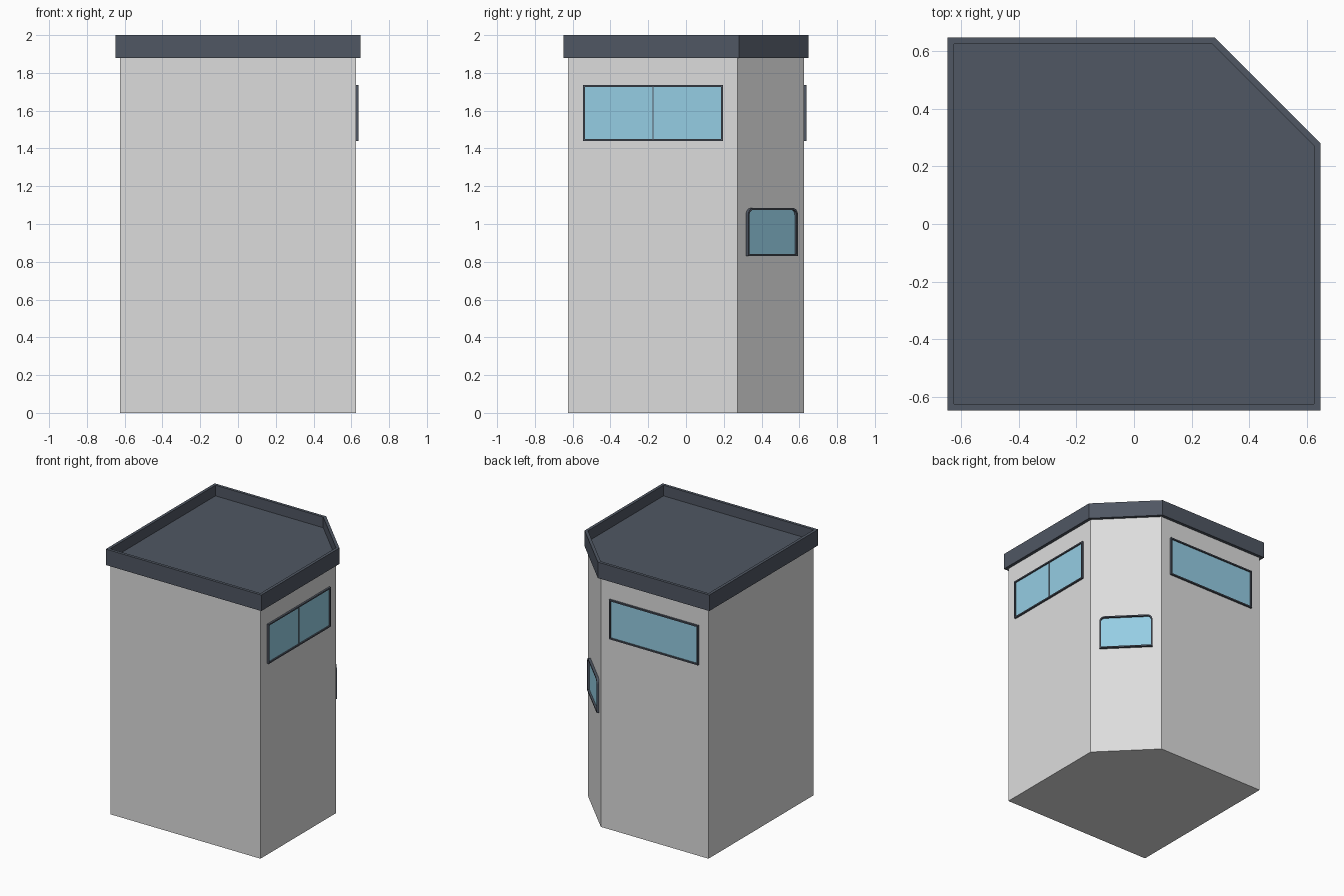
import bpy, bmesh, math
from mathutils import Matrix, Vector

if "Cube" in bpy.data.objects:
    bpy.data.objects.remove(bpy.data.objects["Cube"])


def material(name, rgb):
    m = bpy.data.materials.new(name)
    m.diffuse_color = (*rgb, 1)
    m.use_nodes = True
    m.node_tree.nodes["Principled BSDF"].inputs["Base Color"].default_value = m.diffuse_color
    return m


WALL = material("pale grey wall", (0.72, 0.72, 0.72))
SLATE = material("slate trim", (0.080, 0.095, 0.125))
GLASS = material("blue glass", (0.30, 0.61, 0.77))


def tray(name, outline, depth, mats, rim=0, recess=0, matrix=Matrix()):
    """Extrude an outline along local z; optionally sink its top inside a rim."""
    bm = bmesh.new()
    base = bm.faces.new([bm.verts.new((x, y, 0)) for x, y in outline])
    top = bmesh.ops.extrude_face_region(bm, geom=[base], use_keep_orig=True)["geom"]
    bmesh.ops.translate(bm, vec=(0, 0, depth),
                        verts=[g for g in top if isinstance(g, bmesh.types.BMVert)])
    bmesh.ops.recalc_face_normals(bm, faces=bm.faces[:])
    if rim:
        bm.faces.ensure_lookup_table()
        cap = max(bm.faces, key=lambda f: f.calc_center_median().z)
        bmesh.ops.inset_region(bm, faces=[cap], thickness=rim, use_even_offset=True)
        floor = bmesh.ops.extrude_discrete_faces(bm, faces=[cap])["faces"][0]
        bmesh.ops.translate(bm, vec=(0, 0, -recess), verts=floor.verts[:])
        floor.material_index = len(mats) - 1
        bmesh.ops.recalc_face_normals(bm, faces=bm.faces[:])
    me = bpy.data.meshes.new(name)
    bm.to_mesh(me)
    bm.free()
    for m in mats:
        me.materials.append(m)
    ob = bpy.data.objects.new(name, me)
    ob.matrix_world = matrix
    bpy.context.collection.objects.link(ob)
    return ob


def plan(half, cut):
    """Square plan with its back right corner cut off."""
    return [(-half, -half), (half, -half), (half, cut), (cut, half), (-half, half)]


def on_wall(point, normal):
    """Local x along the wall, y up, z outward."""
    n = Vector(normal).normalized()
    up = Vector((0, 0, 1))
    u = up.cross(n)
    rot = Matrix((u, up, n)).transposed().to_4x4()
    return Matrix.Translation(point) @ rot


def rect(w, h):
    return [(-w / 2, -h / 2), (w / 2, -h / 2), (w / 2, h / 2), (-w / 2, h / 2)]


# Booth walls and parapet roof
H, C = 0.625, 0.272
tray("booth_walls", plan(H, C), 1.90, [WALL])
tray("parapet_roof", plan(0.648, 0.281), 0.12, [SLATE], 0.022, 0.08,
     Matrix.Translation((0, 0, 1.88)))

# Upper windows on the right and back walls
right = on_wall((H, -0.175, 1.588), (1, 0, 0))
back = on_wall((-0.175, H, 1.588), (0, 1, 0))
for name, mtx in (("right_window", right), ("back_window", back)):
    tray(name, rect(0.74, 0.297), 0.014, [SLATE, GLASS], 0.010, 0.010, mtx)
tray("right_window_divider", rect(0.006, 0.28), 0.008, [SLATE], matrix=right)

# Serving hatch with rounded upper corners on the cut corner
w, h, r = 0.186, 0.127, 0.035
hatch = [(-w, -h), (w, -h)]
for cx, start in ((w - r, 0), (r - w, 90)):
    for i in range(6):
        a = math.radians(start + i * 18)
        hatch.append((cx + r * math.cos(a), h - r + r * math.sin(a)))
mid = (H + C) / 2
tray("serving_hatch", hatch, 0.018, [SLATE, GLASS], 0.010, 0.014,
     on_wall((mid, mid, 0.957), (1, 1, 0)))
